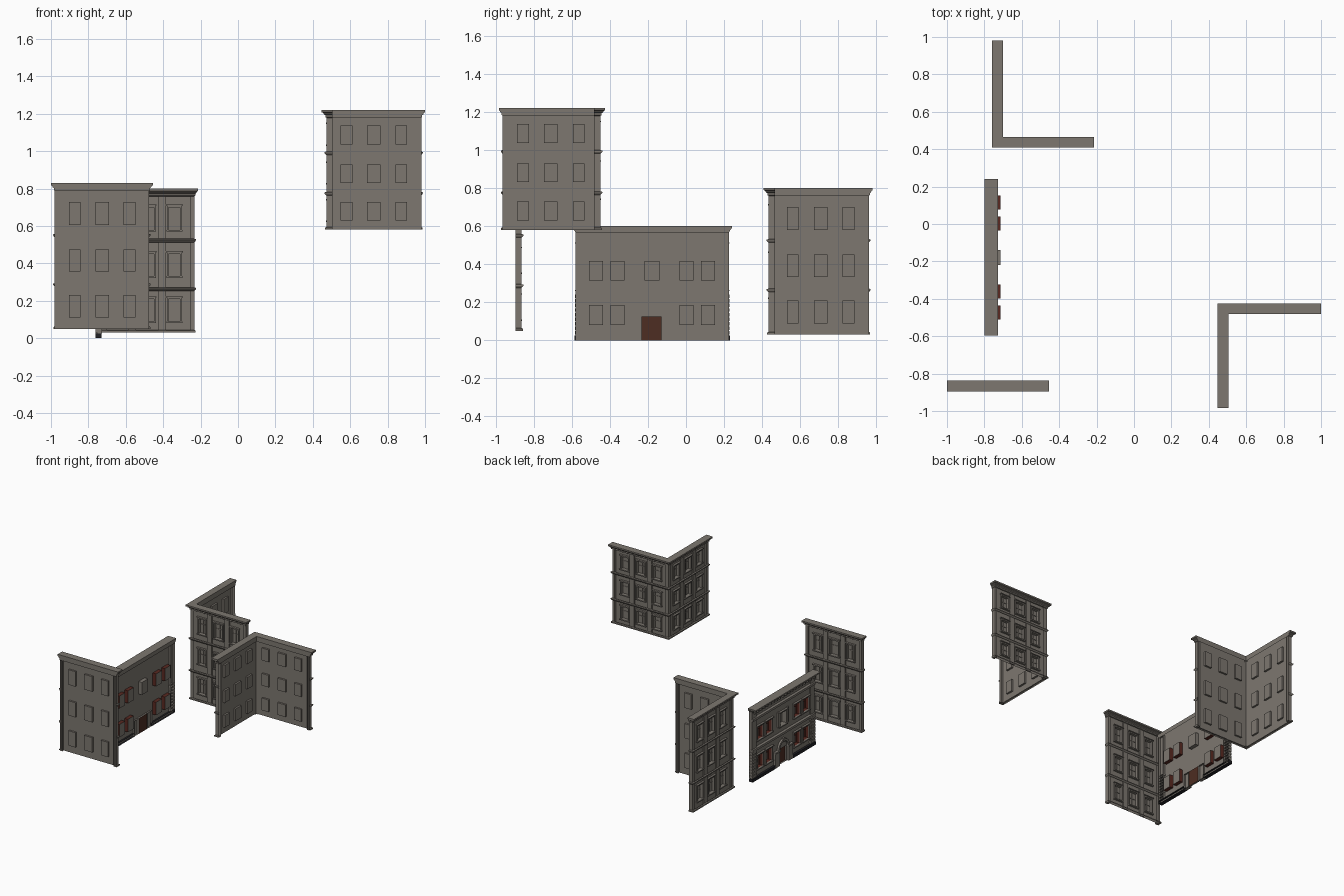
import bpy, bmesh, math
from mathutils import Matrix, Vector

if "Cube" in bpy.data.objects:
    bpy.data.objects.remove(bpy.data.objects["Cube"])


def material(name, rgb):
    m = bpy.data.materials.new(name)
    m.diffuse_color = (*rgb, 1)
    m.use_nodes = True
    m.node_tree.nodes["Principled BSDF"].inputs["Base Color"].default_value = m.diffuse_color
    return m


MATS = [material("grey stone", (0.205, 0.186, 0.162)),
        material("black plinth", (0.015, 0.015, 0.018)),
        material("brown door", (0.075, 0.026, 0.016)),
        material("red window wood", (0.10, 0.022, 0.015))]
STONE, BLACK, BROWN, RED = range(4)
T, SHEET = 0.032, 0.018      # pilaster face and wall face, measured from the back


def make(name, frame, build):
    """Build in facade space (along, outward, up), then place it in the world."""
    bm = bmesh.new()
    build(bm)
    bm.transform(frame)
    if frame.determinant() < 0:
        bmesh.ops.reverse_faces(bm, faces=bm.faces[:])
    me = bpy.data.meshes.new(name)
    bm.to_mesh(me)
    bm.free()
    for m in MATS:
        me.materials.append(m)
    ob = bpy.data.objects.new(name, me)
    bpy.context.collection.objects.link(ob)


def face(bm, pts, mat, out):
    f = bm.faces.new([bm.verts.new(p) for p in pts])
    f.material_index = mat
    f.normal_update()
    if f.normal.dot(Vector(out)) < 0:
        f.normal_flip()


def sides(bm, u0, u1, z0, z1, n0, n1, mat, s=1):
    for u, d in ((u0, -s), (u1, s)):
        face(bm, [(u, n0, z0), (u, n1, z0), (u, n1, z1), (u, n0, z1)], mat, (d, 0, 0))
    for z, d in ((z0, -s), (z1, s)):
        face(bm, [(u0, n0, z), (u1, n0, z), (u1, n1, z), (u0, n1, z)], mat, (0, 0, d))


def front(bm, u0, u1, z0, z1, n, mat):
    face(bm, [(u0, n, z0), (u1, n, z0), (u1, n, z1), (u0, n, z1)], mat, (0, 1, 0))


def plate(bm, u0, u1, z0, z1, n0, n1, mat=STONE):
    sides(bm, u0, u1, z0, z1, n0, n1, mat)
    front(bm, u0, u1, z0, z1, n1, mat)


def wall_sheet(bm, W, H, holes):
    """Thin wall with recessed openings: (u0, u1, z0, z1, depth, side, pane)."""
    us = sorted({0, W, *[h[0] for h in holes], *[h[1] for h in holes]})
    zs = sorted({0, H, *[h[2] for h in holes], *[h[3] for h in holes]})
    for a, b in zip(us, us[1:]):
        for c, d in zip(zs, zs[1:]):
            mu, mz = (a + b) / 2, (c + d) / 2
            if not any(h[0] < mu < h[1] and h[2] < mz < h[3] for h in holes):
                front(bm, a, b, c, d, SHEET, STONE)
    for u0, u1, z0, z1, n, side, pane in holes:
        sides(bm, u0, u1, z0, z1, n, SHEET, side, -1)
        front(bm, u0, u1, z0, z1, n, pane)


def moulding(bm, W, levels, corner, k=1.3, top=False):
    """Stepped course: (overhang, height) levels wrapped round front and ends."""
    rings = []
    for o, z in levels:
        e = W + (o * k if corner else o)
        rings.append([bm.verts.new(p) for p in
                      ((-o, 0, z), (-o, T + o * k, z), (e, T + o * k, z), (e, 0, z))])
    for a, b in zip(rings, rings[1:]):
        for i in range(4 if top else 3):
            j = (i + 1) % 4
            bm.faces.new((a[i], b[i], b[j], a[j]))
    if top:
        bm.faces.new(rings[-1][::-1])


def surround(bm, u0, u1, z0, z1, w=0.009, n=0.027):
    plate(bm, u0 - w, u0, z0, z1, SHEET, n)
    plate(bm, u1, u1 + w, z0, z1, SHEET, n)
    plate(bm, u0 - w, u1 + w, z1, z1 + w, SHEET, n)
    plate(bm, u0 - 1.6 * w, u1 + 1.6 * w, z1 + w, z1 + 1.7 * w, SHEET, n + 0.008)
    plate(bm, u0 - 1.4 * w, u1 + 1.4 * w, z0 - w, z0, SHEET, n + 0.007)


def placed(origin, u, n):
    m = Matrix((u + (0,), n + (0,), (0, 0, 1, 0), (0, 0, 0, 1))).transposed()
    m.translation = origin
    return m


def tenement(name, origin, u, n, W, H, corner):
    """Three bays by three floors; u runs from the free end."""
    frame = placed(origin, u, n)
    wins = [(c - w, c + w, H * a, H * b, 0.003, STONE, STONE)
            for c, w in ((0.107, 0.031), (0.253, 0.036), (0.4, 0.031))
            for a, b in ((0.077, 0.232), (0.392, 0.545), (0.713, 0.87))]
    make(name + "_wall", frame, lambda bm: wall_sheet(bm, W, H - 0.004, wins))

    def pilasters(bm):
        for a, b in ((0.153, 0.193), (0.312, 0.353)):
            plate(bm, a, b, 0, H - 0.02, SHEET, T - 0.003)
        for a, b in ((0, 0.022), (W - 0.022, W)):
            plate(bm, a, b, 0, H - 0.02, 0, T)
    make(name + "_pilasters", frame, pilasters)

    def trims(bm):
        for h in wins:
            surround(bm, *h[:4])
            # window cross bars
            plate(bm, (h[0] + h[1]) / 2 - 0.002, (h[0] + h[1]) / 2 + 0.002, h[2], h[3], 0.003, 0.007)
            z = h[2] + 0.6 * (h[3] - h[2])
            plate(bm, h[0], h[1], z - 0.002, z + 0.002, 0.003, 0.007)
    make(name + "_window_surrounds", frame, trims)

    def courses(bm):
        moulding(bm, W, [(0.007, 0), (0.007, 0.01), (0, 0.014)], corner)
        for f in (0.302, 0.64):
            z = H * f
            moulding(bm, W, [(0, z - 0.01), (0.004, z - 0.006), (0.008, z),
                             (0.008, z + 0.006), (0, z + 0.009)], corner)
    make(name + "_floor_bands", frame, courses)
    make(name + "_cornice", frame, lambda bm: moulding(
        bm, W, [(0, H - 0.042), (0.005, H - 0.038), (0.005, H - 0.028), (0.012, H - 0.022),
                (0.013, H - 0.016), (0.02, H - 0.012), (0.02, H)], corner, top=True))


X, Y, NX, NY = (1, 0, 0), (0, 1, 0), (-1, 0, 0), (0, -1, 0)
# raised corner block
tenement("high_corner_north", (0.98, -0.482, 0.58), NX, Y, 0.507, 0.64, True)
tenement("high_corner_west", (0.505, -0.963, 0.58), Y, NX, 0.513, 0.64, True)
# back corner block
tenement("back_corner_south", (-0.233, 0.466, 0.03), NX, NY, 0.499, 0.77, True)
tenement("back_corner_west", (-0.70, 0.96, 0.03), NY, NX, 0.526, 0.77, True)
# single wall at the front
tenement("front_block", (-0.98, -0.896, 0.05), X, Y, 0.505, 0.78, False)

# ---- wide two-storey house, facing -x ----
HOUSE = placed((-0.727, -0.58, 0), Y, NX)
HW, HH = 0.805, 0.60
windows = [(c - 0.037, c + 0.037, a, b, -0.013, RED, STONE)
           for c in (0.107, 0.22, 0.582, 0.695) for a, b in ((0.08, 0.185), (0.315, 0.417))]
middle = (0.362, 0.442, 0.315, 0.417, -0.013, STONE, STONE)
door = (0.347, 0.452, 0, 0.125, 0.004, STONE, BROWN)
make("house_wall", HOUSE, lambda bm: wall_sheet(bm, HW, HH - 0.004, windows + [middle, door]))


def house_plinth(bm):
    for a, b in ((-0.005, 0.289), (0.514, HW + 0.005)):
        plate(bm, a, b, 0, 0.025, 0.002, 0.036, BLACK)


def house_trims(bm):
    for h in windows + [middle]:
        surround(bm, *h[:4])
    m = middle
    plate(bm, m[0] - 0.03, m[0] - 0.016, m[2], m[3] + 0.02, SHEET, 0.03)
    plate(bm, m[1] + 0.016, m[1] + 0.03, m[2], m[3] + 0.02, SHEET, 0.03)


def house_window_bars(bm):
    for u0, u1, z0, z1, n, _, _ in windows:
        for a, b in ((u0, u0 + 0.007), ((u0 + u1) / 2 - 0.003, (u0 + u1) / 2 + 0.003), (u1 - 0.007, u1)):
            plate(bm, a, b, z0, z1, n, n + 0.008, RED)
        z = z0 + 0.62 * (z1 - z0)
        plate(bm, u0, u1, z - 0.003, z + 0.003, n, n + 0.007, RED)


def house_pilasters(bm):
    for a, b in ((0, 0.053), (HW - 0.053, HW)):
        plate(bm, a, b, 0.025, HH - 0.03, 0, 0.028)
        # corner blocks on the ground floor
        for i in range(9):
            z, d = 0.03 + i * 0.024, 0.008 * (i % 2)
            plate(bm, a - 0.003 + d * (a > 0), b + 0.003 - d * (a == 0), z, z + 0.018, 0.006, 0.034)


def house_entrance(bm):
    for a, b in ((0.289, 0.342), (0.457, 0.514)):
        plate(bm, a, b, 0, 0.125, 0.004, 0.034)
        plate(bm, a - 0.004, b + 0.004, 0.117, 0.13, SHEET, 0.04)
    # arch over the door
    c, N = 0.4, 12
    P = lambda r, i, n: (c + r * math.cos(math.pi * i / N), n, 0.13 + r * math.sin(math.pi * i / N))
    for i in range(N):
        t = math.pi * (i + 0.5) / N
        d = Vector((math.cos(t), 0, math.sin(t)))
        face(bm, [P(0.052, i, 0.034), P(0.07, i, 0.034), P(0.07, i + 1, 0.034), P(0.052, i + 1, 0.034)], STONE, (0, 1, 0))
        for r, s in ((0.07, 1), (0.052, -1)):
            face(bm, [P(r, i, SHEET), P(r, i, 0.034), P(r, i + 1, 0.034), P(r, i + 1, SHEET)], STONE, d * s)
    plate(bm, 0.391, 0.409, 0.178, 0.207, SHEET, 0.038)


def house_bands(bm):
    for z in (0.25, 0.50):
        plate(bm, 0, HW, z - 0.008, z + 0.008, SHEET, 0.036)
        plate(bm, -0.004, HW + 0.004, z + 0.008, z + 0.014, SHEET, 0.041)
    # brackets under the cornice
    for i in range(20):
        u = 0.015 + i * 0.04
        plate(bm, u, u + 0.014, 0.55, 0.57, SHEET, 0.044)


make("house_plinth", HOUSE, house_plinth)
make("house_window_surrounds", HOUSE, house_trims)
make("house_window_bars", HOUSE, house_window_bars)
make("house_end_pilasters", HOUSE, house_pilasters)
make("house_entrance", HOUSE, house_entrance)
make("house_bands", HOUSE, house_bands)
make("house_cornice", HOUSE, lambda bm: moulding(
    bm, HW, [(0, HH - 0.034), (0.005, HH - 0.026), (0.01, HH - 0.018), (0.015, HH - 0.013),
             (0.016, HH)], False, k=2.5, top=True))
